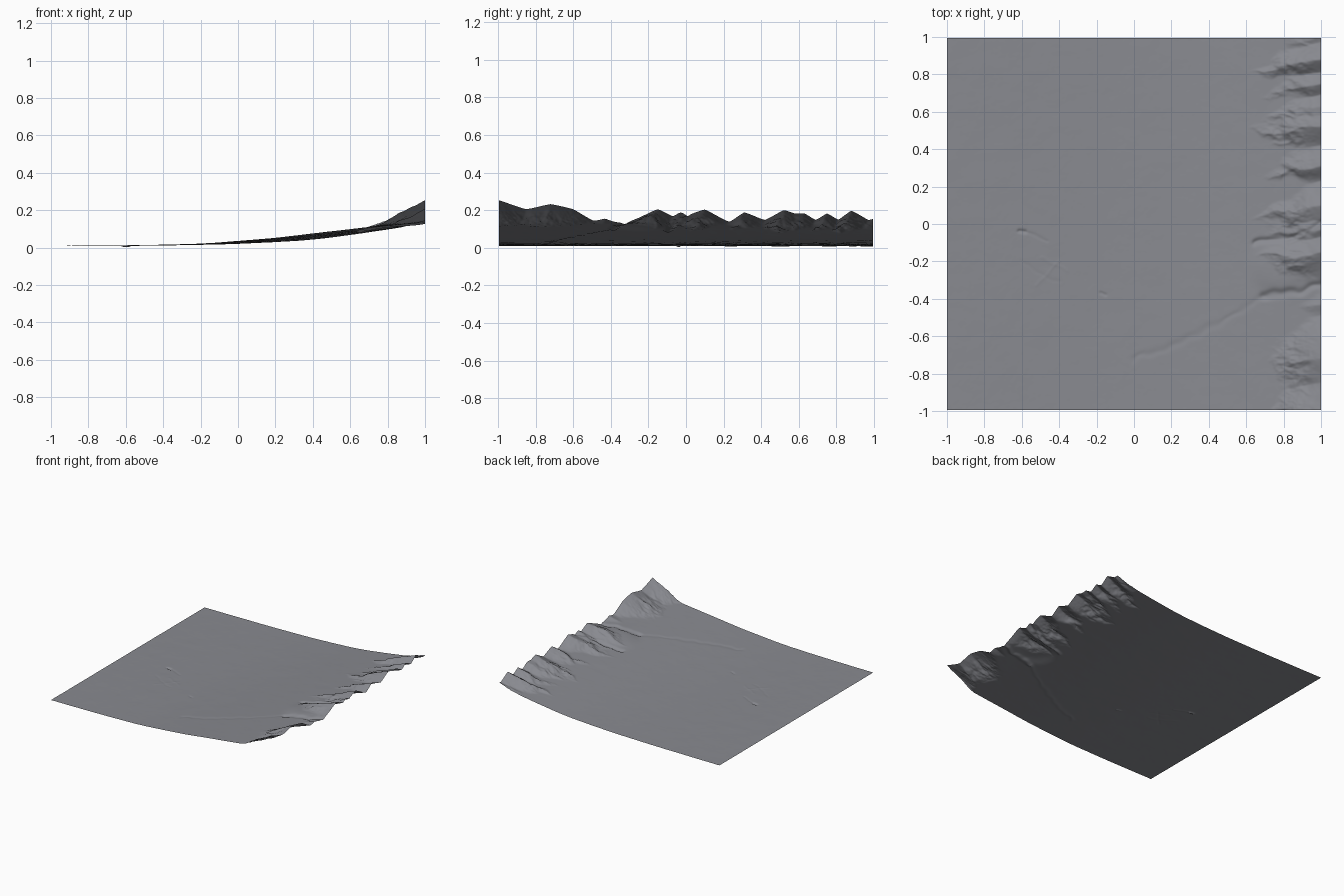
import bpy, bmesh, math
from mathutils import Vector, noise

if "Cube" in bpy.data.objects:
    bpy.data.objects.remove(bpy.data.objects["Cube"])

N = 340  # grid resolution

# Skyline of the range along the x = 1 edge (y, z)
CREST = [(-1, .255), (-.85, .205), (-.72, .232), (-.6, .205), (-.49, .142),
         (-.43, .155), (-.35, .122), (-.25, .16), (-.15, .205), (-.07, .168),
         (-.03, .188), (.02, .178), (.1, .203), (.23, .138), (.31, .188),
         (.42, .148), (.52, .2), (.58, .182), (.63, .183), (.69, .148), (.75, .182),
         (.81, .15), (.88, .197), (.97, .148), (1, .155)]
# Slope of the plain and its fans along x: lowest and highest profile
LOW = [(-1, .008), (-.5, .0105), (-.2, .014), (0, .018), (.2, .026), (.4, .038),
       (.6, .063), (.8, .093), (1, .122)]
HIGH = [(-1, .009), (-.5, .014), (-.2, .022), (0, .036), (.2, .053), (.4, .076),
        (.6, .099), (.8, .122), (1, .14)]
# Stream cuts: path, width, depth
CUTS = [([(1, -.32), (.88, -.36), (.7, -.38)], .02, .010),
        ([(.7, -.38), (.55, -.47), (.4, -.56), (.2, -.65), (0, -.72)], .018, .0025),
        ([(1, .01), (.93, -.05), (.8, -.075), (.65, -.1)], .016, .011),
        ([(-.61, -.03), (-.58, -.045)], .010, .008),
        ([(-.57, -.05), (-.47, -.085)], .007, .002),
        ([(-.18, -.375), (-.15, -.38)], .007, .004),
        ([(-.6, -.2), (-.4, -.32)], .009, .001),
        ([(-.5, -.18), (-.36, -.25)], .009, -.001),
        ([(-.52, -.33), (-.4, -.2)], .009, -.001)]


def curve(pts, t, sharp=0):
    """Cubic interpolation through a short list of points; sharp blends to linear."""
    t = min(max(t, pts[0][0]), pts[-1][0])
    i = 0
    while i < len(pts) - 2 and t > pts[i + 1][0]:
        i += 1
    p = [pts[max(0, min(len(pts) - 1, i + k))] for k in (-1, 0, 1, 2)]
    h = p[2][0] - p[1][0]
    m1 = (p[2][1] - p[0][1]) / (p[2][0] - p[0][0])
    m2 = (p[3][1] - p[1][1]) / (p[3][0] - p[1][0])
    u = (t - p[1][0]) / h
    c = ((2*u**3 - 3*u*u + 1) * p[1][1] + (u**3 - 2*u*u + u) * h * m1
         + (3*u*u - 2*u**3) * p[2][1] + (u**3 - u*u) * h * m2)
    return c + sharp * (p[1][1] * (1 - u) + p[2][1] * u - c)


def smooth_max(a, b, k):
    h = max(k - abs(a - b), 0) / k
    return max(a, b) + h * h * k / 4


def path_distance(x, y, path):
    best = 9
    for (ax, ay), (bx, by) in zip(path, path[1:]):
        dx, dy = bx - ax, by - ay
        t = max(0, min(1, ((x - ax) * dx + (y - ay) * dy) / (dx * dx + dy * dy)))
        best = min(best, math.hypot(x - ax - t * dx, y - ay - t * dy))
    return best


def height(x, y):
    # gently rising plain
    w = max(0, min(1, .57 - .43 * y))
    z = curve(LOW, x) * (1 - w) + curve(HIGH, x) * w
    z += .0007 * noise.fractal(Vector((x * 7, y * 7, 3)), 1, 2, 4)
    # spurs falling from the skyline
    if x > .3:
        d = 1 - x
        n = noise.fractal(Vector((x * 5, y * 5, 1)), 1, 2, 3)
        yy = y + d * (.16 + .22 * n)
        slope = .36 + .14 * max(0, min(1, (-.4 - y) / .3))
        spur = curve(CREST, yy, .75) - slope * d
        # eroded gullies
        g = abs(noise.fractal(Vector((x * 6 + y * 2, y * 11, 7)), .9, 2, 4))
        spur += min(d * 6, 1) * .022 * (.35 - g)
        z = smooth_max(z, spur, .016)
        # rounded foothill between the two canyons
        r = math.hypot((x - .78) / .14, (y + .23) / .13)
        z += .012 * math.exp(-r ** 4)
    # stream beds, ditches and banks, wandering a little
    px = x + .012 * noise.noise(Vector((x * 14, y * 14, 5)))
    py = y + .018 * noise.noise(Vector((x * 14, y * 14, 9)))
    for path, width, depth in CUTS:
        q = path_distance(px, py, path) / width
        if q < 3:
            z -= depth * math.exp(-q * q)
    return max(z, 0)


# Terrain sheet
bm = bmesh.new()
bmesh.ops.create_grid(bm, x_segments=N, y_segments=N, size=1)
for v in bm.verts:
    v.co.y *= .995
    v.co.z = height(v.co.x, v.co.y)
for f in bm.faces:
    f.smooth = True
mesh = bpy.data.meshes.new("terrain")
bm.to_mesh(mesh)
bm.free()
terrain = bpy.data.objects.new("terrain", mesh)
bpy.context.collection.objects.link(terrain)

# Dark slate colour
slate = bpy.data.materials.new("slate")
slate.diffuse_color = (.25, .255, .28, 1)
slate.use_nodes = True
slate.node_tree.nodes["Principled BSDF"].inputs["Base Color"].default_value = slate.diffuse_color
mesh.materials.append(slate)
